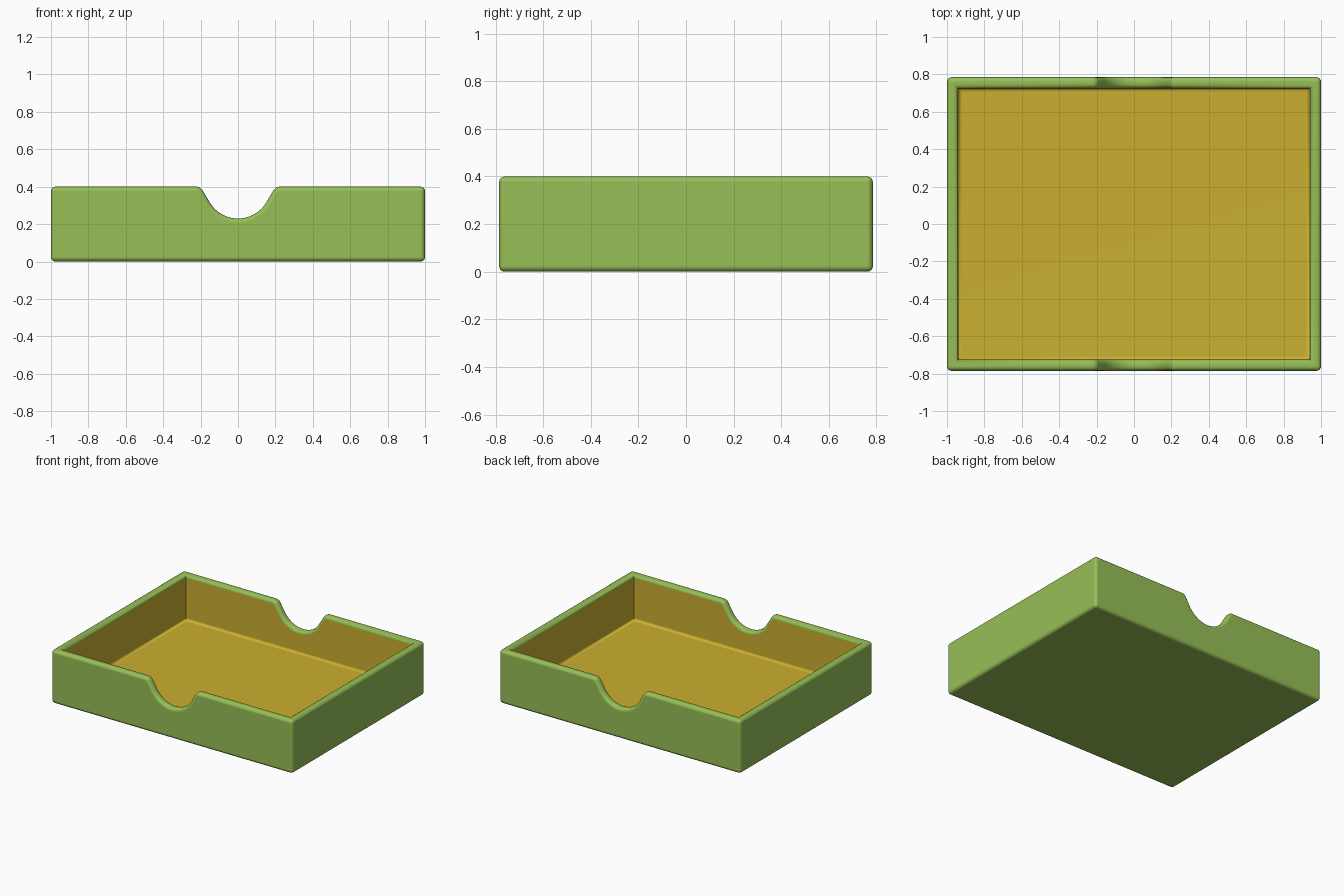
import bpy, bmesh, math
from mathutils import Vector

cube = bpy.data.objects.get("Cube")
if cube:
    bpy.data.objects.remove(cube, do_unlink=True)

HX, HY, H = 1.0, 0.785, 0.40    # half length, half depth, height
WALL, FLOOR, ROUND = 0.06, 0.06, 0.024


def material(name, colour):
    m = bpy.data.materials.new(name)
    m.use_nodes = True
    m.diffuse_color = colour
    m.node_tree.nodes["Principled BSDF"].inputs["Base Color"].default_value = colour
    return m


def arc(cx, cz, r, start, end, n):
    """Points on an arc in the x-z plane, angles in degrees."""
    steps = [math.radians(start + (end - start) * i / n) for i in range(n + 1)]
    return [(cx + r * math.cos(a), cz + r * math.sin(a)) for a in steps]


# Finger notch: round bottom, short straight flanks and rounded shoulders
half = arc(0, 0.406, 0.176, 270, 332, 10) + arc(0.224, 0.36, 0.04, 152, 90, 6)
notch = [(-x, z) for x, z in reversed(half[1:])] + half

# Rim path round the tray, as outer and inner loops
front = [(-HX, H)] + notch + [(HX, H)]
path = [(x, -HY, z) for x, z in front] + [(-x, HY, z) for x, z in front]
n, side = len(path), len(front)

bm = bmesh.new()


def inset(p):
    return (max(-HX + WALL, min(HX - WALL, p[0])),
            math.copysign(HY - WALL, p[1]), p[2])


def shell(points, base_z, mat):
    """Walls and base below a rim loop; returns the loop and the base corners."""
    rim = [bm.verts.new(p) for p in points]
    ends = [0, side - 1, side, n - 1]
    base = [bm.verts.new((rim[i].co.x, rim[i].co.y, base_z)) for i in ends]
    faces = [rim[:side] + [base[1], base[0]],
             rim[side:] + [base[3], base[2]],
             [rim[side - 1], rim[side], base[2], base[1]],
             [rim[n - 1], rim[0], base[0], base[3]],
             base]
    for f in faces:
        bm.faces.new(f).material_index = mat
    return rim, base


outer, outer_base = shell(path, 0, 0)
inner, inner_base = shell([inset(p) for p in path], FLOOR, 1)
for i in range(n):
    j = (i + 1) % n
    bm.faces.new((outer[i], outer[j], inner[j], inner[i]))
bmesh.ops.recalc_face_normals(bm, faces=bm.faces[:])


def bevel(edges, width, mat):
    bmesh.ops.bevel(bm, geom=edges, offset=width, offset_type='OFFSET', segments=4,
                    profile=0.5, affect='EDGES', clamp_overlap=False, material=mat)


# Round the inside floor edges, then the rim and all outside edges
floor_set = set(inner_base)
bevel([e for e in bm.edges if set(e.verts) <= floor_set], 0.02, 1)


def is_outside_edge(e):
    mats = [f.material_index for f in e.link_faces]
    if mats[0] != mats[1]:
        return True                     # inner rim edge
    return mats == [0, 0] and e.calc_face_angle() > math.radians(80)


bevel([e for e in bm.edges if is_outside_edge(e)], ROUND, 0)

mesh = bpy.data.meshes.new("tray")
bm.to_mesh(mesh)
bm.free()
mesh.materials.append(material("green shell", (0.31, 0.52, 0.095, 1)))
mesh.materials.append(material("yellow lining", (0.60, 0.43, 0.030, 1)))

tray = bpy.data.objects.new("tray", mesh)
bpy.context.collection.objects.link(tray)
bpy.context.view_layer.objects.active = tray
tray.select_set(True)
bpy.ops.object.shade_smooth_by_angle(angle=math.radians(50))
normals = tray.modifiers.new("even shading", 'WEIGHTED_NORMAL')
normals.keep_sharp = True
